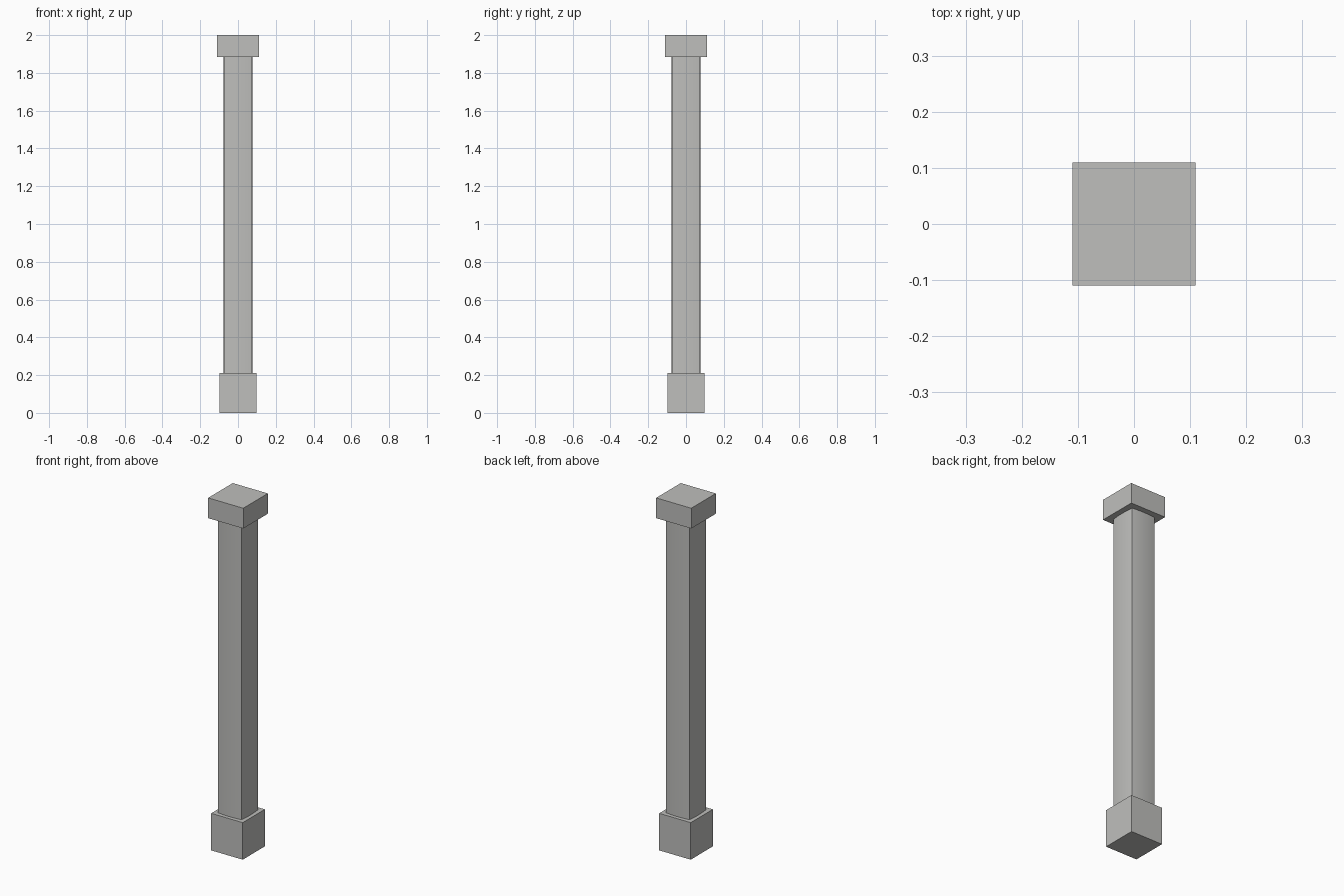
import bpy
import bmesh
from math import pi
from mathutils import Matrix, Vector

cube = bpy.data.objects.get("Cube")
if cube:
    bpy.data.objects.remove(cube, do_unlink=True)

# Single stone colour
stone = bpy.data.materials.new("grey_stone")
stone.use_nodes = True
colour = (0.52, 0.52, 0.505, 1)
stone.diffuse_color = colour
stone.node_tree.nodes["Principled BSDF"].inputs["Base Color"].default_value = colour


def extrude_profile(name, points, bottom, top):
    """Extrude a closed outline in x, y from bottom to top."""
    bm = bmesh.new()
    base = bm.faces.new([bm.verts.new((p.x, p.y, bottom)) for p in points])
    result = bmesh.ops.extrude_face_region(bm, geom=[base], use_keep_orig=True)
    raised = [v for v in result["geom"] if isinstance(v, bmesh.types.BMVert)]
    bmesh.ops.translate(bm, verts=raised, vec=(0, 0, top - bottom))
    bmesh.ops.recalc_face_normals(bm, faces=bm.faces)
    mesh = bpy.data.meshes.new(name)
    bm.to_mesh(mesh)
    bm.free()
    mesh.materials.append(stone)
    obj = bpy.data.objects.new(name, mesh)
    bpy.context.collection.objects.link(obj)
    return obj


def square_outline(half, bulge=0, steps=1):
    """Square outline whose sides bow outward by bulge."""
    points = []
    for side in range(4):
        turn = Matrix.Rotation(side * pi / 2, 3, "Z")
        for i in range(steps):
            t = 2 * i / steps - 1
            points.append(turn @ Vector((half + bulge * (1 - t * t), half * t, 0)))
    return points


# Plinth, bowed shaft and capital
extrude_profile("base_block", square_outline(0.099), 0, 0.21)
shaft = extrude_profile("shaft", square_outline(0.073, 0.005, 10), 0.21, 1.885)
extrude_profile("capital_block", square_outline(0.11), 1.885, 2)

# Smooth the bowed sides, keep the corners crisp
bpy.ops.object.select_all(action="DESELECT")
shaft.select_set(True)
bpy.context.view_layer.objects.active = shaft
bpy.ops.object.shade_smooth_by_angle(angle=pi / 6)
